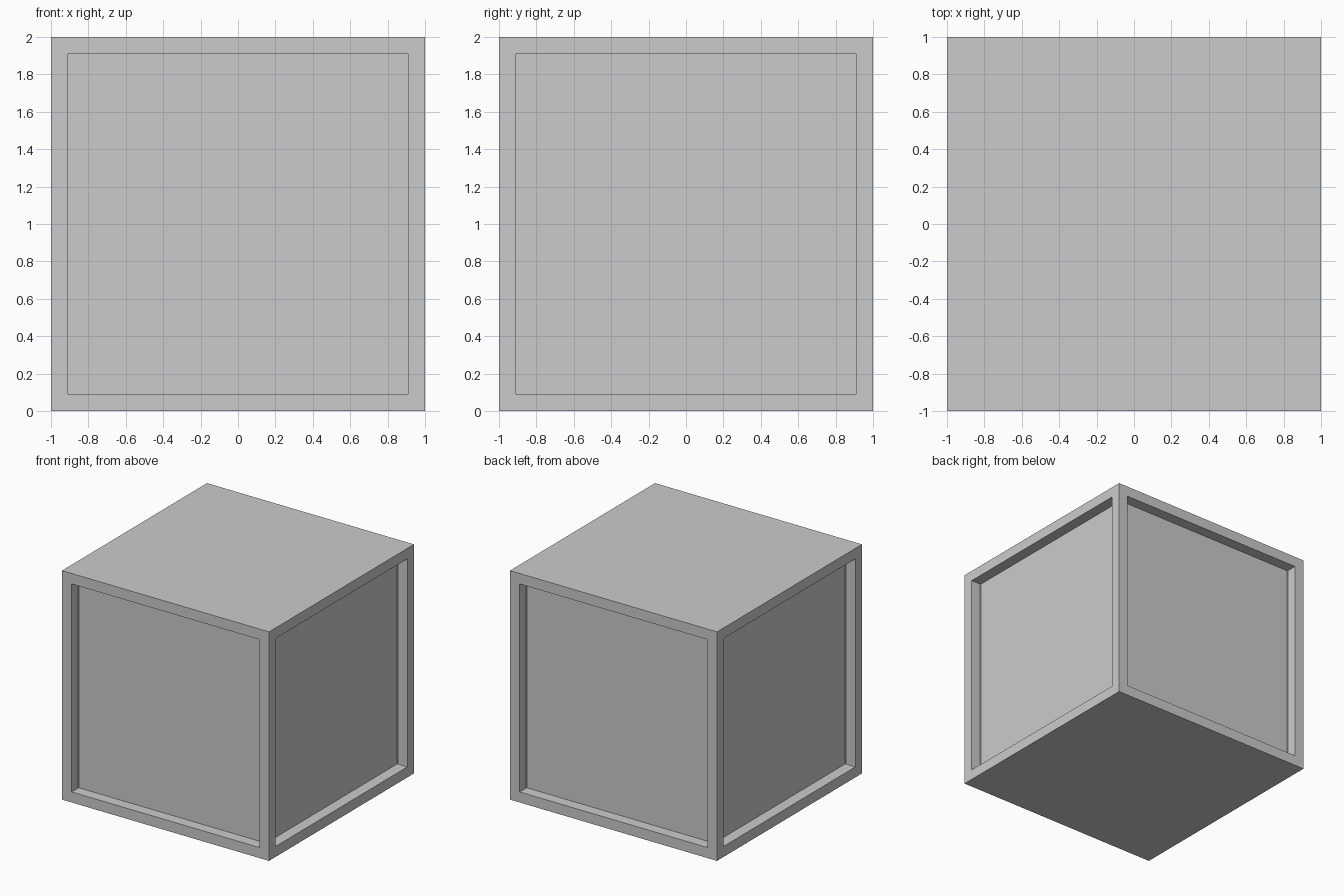
import bpy, bmesh

if "Cube" in bpy.data.objects:
    bpy.data.objects.remove(bpy.data.objects["Cube"])

SIZE, BORDER, DEPTH = 2.0, 0.13, 0.097

# Crate body
bm = bmesh.new()
bmesh.ops.create_cube(bm, size=SIZE)
bmesh.ops.translate(bm, verts=bm.verts, vec=(0, 0, SIZE / 2))
bm.normal_update()

# Recessed square panel on each of the four sides
sides = [f for f in bm.faces if abs(f.normal.z) < 0.5]
bmesh.ops.inset_individual(bm, faces=sides, thickness=BORDER)
for panel in sides:
    inward = -panel.normal.copy() * DEPTH
    new = bmesh.ops.extrude_discrete_faces(bm, faces=[panel])["faces"][0]
    bmesh.ops.translate(bm, verts=new.verts, vec=inward)
bmesh.ops.recalc_face_normals(bm, faces=bm.faces)

mesh = bpy.data.meshes.new("crate")
bm.to_mesh(mesh)
bm.free()
crate = bpy.data.objects.new("crate", mesh)
bpy.context.collection.objects.link(crate)
